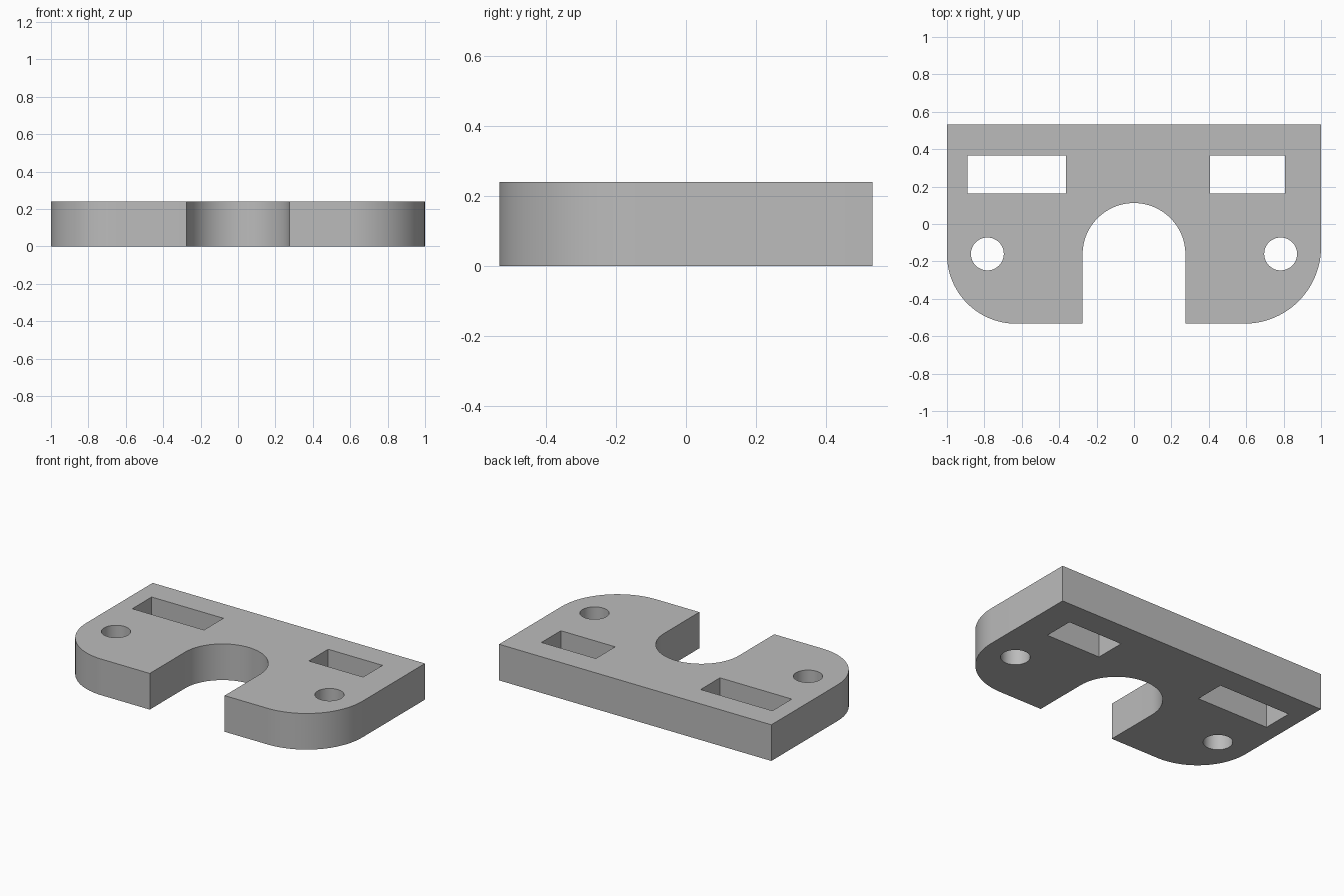
import bpy, bmesh
from math import cos, sin, radians

if "Cube" in bpy.data.objects:
    bpy.data.objects.remove(bpy.data.objects["Cube"])

HALF_W, HALF_D, THICK = 1.0, 0.533, 0.24


def arc(cx, cy, r, start, end, steps):
    """Points along an arc, angles in degrees."""
    angles = [radians(start + (end - start) * i / steps) for i in range(steps + 1)]
    return [(cx + r * cos(a), cy + r * sin(a)) for a in angles]


def circle(cx, cy, r, steps=48):
    return arc(cx, cy, r, 0, 360, steps)[:-1]


def rectangle(x0, x1, y0, y1):
    return [(x0, y0), (x1, y0), (x1, y1), (x0, y1)]


# Outer profile: square back corners, rounded front corners, arched notch
R_LEFT, R_RIGHT, NOTCH, NOTCH_Y = 0.41, 0.37, 0.275, -0.163
outline = [(HALF_W, HALF_D), (-HALF_W, HALF_D)]
outline += arc(-HALF_W + R_RIGHT, -HALF_D + R_RIGHT, R_RIGHT, 180, 270, 24)
outline += [(-NOTCH, -HALF_D)]
outline += arc(0, NOTCH_Y, NOTCH, 180, 0, 48)
outline += [(NOTCH, -HALF_D)]
outline += arc(HALF_W - R_LEFT, -HALF_D + R_LEFT, R_LEFT, 270, 360, 24)

# Two slots and two screw holes
holes = [
    rectangle(-0.89, -0.363, 0.162, 0.365),
    rectangle(0.407, 0.806, 0.162, 0.365),
    circle(-0.784, -0.16, 0.088),
    circle(0.784, -0.16, 0.088),
]

# Fill the profile around the holes and extrude it to a plate
bm = bmesh.new()
edges = []
for loop in [outline] + holes:
    verts = [bm.verts.new((x, y, 0)) for x, y in loop]
    edges += [bm.edges.new((v, verts[i - 1])) for i, v in enumerate(verts)]
bmesh.ops.triangle_fill(bm, edges=edges, use_beauty=True, normal=(0, 0, 1))
result = bmesh.ops.extrude_face_region(bm, geom=bm.faces[:], use_keep_orig=True)
top = [g for g in result["geom"] if isinstance(g, bmesh.types.BMVert)]
bmesh.ops.translate(bm, verts=top, vec=(0, 0, THICK))
bmesh.ops.recalc_face_normals(bm, faces=bm.faces[:])
mesh = bpy.data.meshes.new("mounting_plate")
bm.to_mesh(mesh)
bm.free()

plate = bpy.data.objects.new("mounting_plate", mesh)
bpy.context.collection.objects.link(plate)

# Plain grey finish
grey = bpy.data.materials.new("grey")
grey.use_nodes = True
colour = (0.5, 0.5, 0.5, 1)
grey.diffuse_color = colour
grey.node_tree.nodes["Principled BSDF"].inputs["Base Color"].default_value = colour
mesh.materials.append(grey)

# Smooth the curved walls, keep the rims sharp
bpy.ops.object.select_all(action="DESELECT")
plate.select_set(True)
bpy.context.view_layer.objects.active = plate
bpy.ops.object.shade_smooth_by_angle(angle=radians(30))
